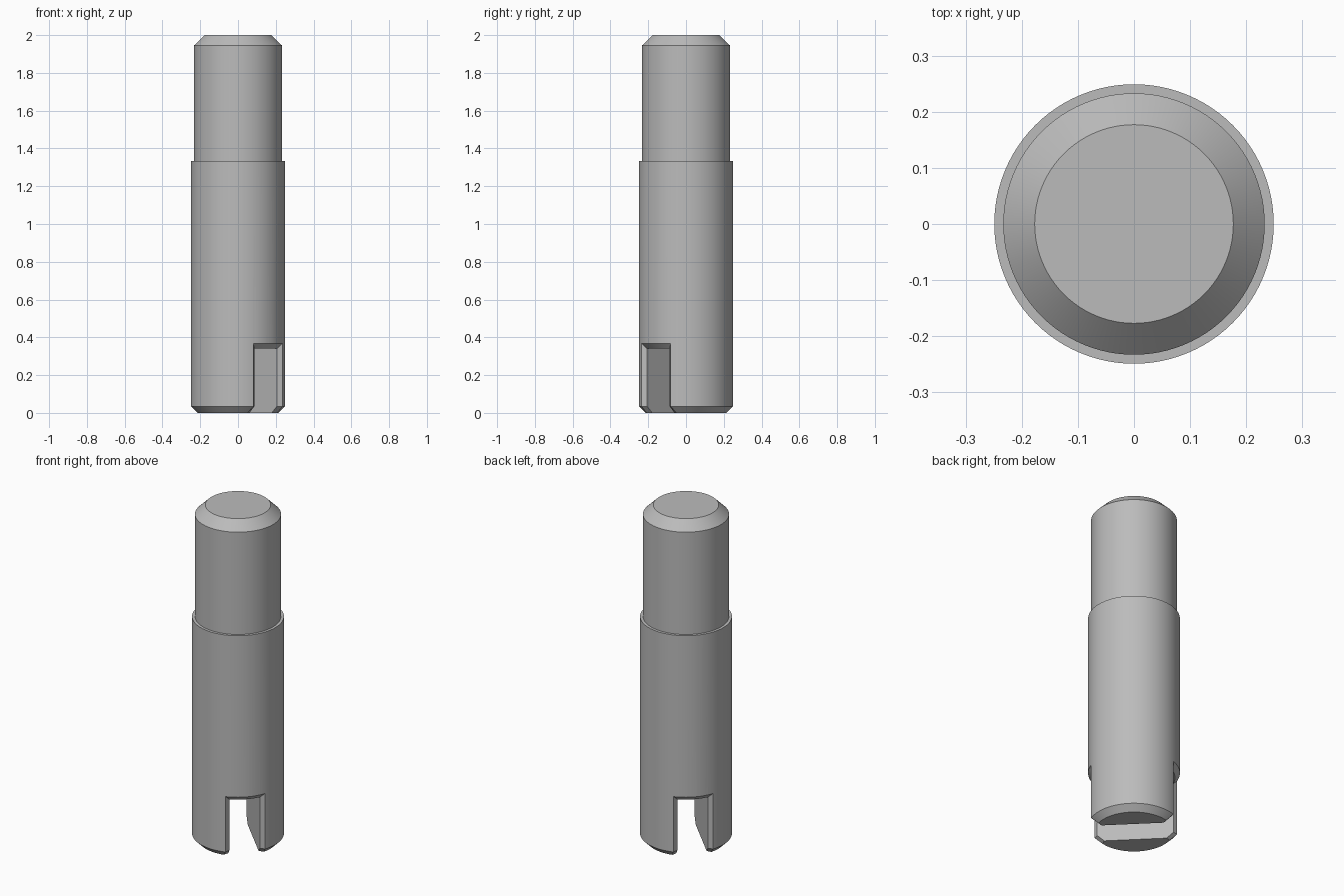
import bpy, bmesh, math
from mathutils import Matrix

cube = bpy.data.objects.get("Cube")
if cube:
    bpy.data.objects.remove(cube, do_unlink=True)

SEGMENTS = 96
BODY_R = 0.249
BEVEL = 0.035            # chamfer around the bottom rim
SLOT_IN, SLOT_OUT = 0.084, 0.109   # slot half widths inside and at the skin
SLOT_TOP, LIP = 0.34, 0.027        # slot ceiling and its edge chamfer

steel = bpy.data.materials.new("grey steel")
steel.use_nodes = True
grey = (0.5, 0.5, 0.5, 1)
steel.diffuse_color = grey
steel.node_tree.nodes["Principled BSDF"].inputs["Base Color"].default_value = grey


def make_object(name, bm):
    bmesh.ops.recalc_face_normals(bm, faces=bm.faces[:])
    mesh = bpy.data.meshes.new(name)
    bm.to_mesh(mesh)
    bm.free()
    obj = bpy.data.objects.new(name, mesh)
    bpy.context.collection.objects.link(obj)
    mesh.materials.append(steel)
    return obj


# Turned pin: chamfered foot, thick shank, shoulder, thin shank, chamfered tip
profile = [(BODY_R - BEVEL, 0), (BODY_R, BEVEL), (BODY_R, 1.333),
           (0.233, 1.333), (0.233, 1.945), (0.177, 2)]
bm = bmesh.new()
rings = []
for r, z in profile:
    rings.append([bm.verts.new((r * math.cos(t), r * math.sin(t), z))
                  for t in (math.tau * i / SEGMENTS for i in range(SEGMENTS))])
for low, high in zip(rings, rings[1:]):
    for i in range(SEGMENTS):
        j = (i + 1) % SEGMENTS
        bm.faces.new((low[i], low[j], high[j], high[i]))
bm.faces.new(rings[0][::-1])
bm.faces.new(rings[-1])
pin = make_object("slotted_pin", bm)


# Slot cutter: a straight channel whose mouths flare along the skin of the pin
def section(side, flared):
    """Rows of points, top to bottom, across one mouth of the slot."""
    rows = []
    for z, radius in ((SLOT_TOP, BODY_R), (BEVEL, BODY_R), (-BEVEL, BODY_R - 2 * BEVEL)):
        row = []
        for k in range(-8, 9):
            v_in, v_out = SLOT_IN * k / 8, SLOT_OUT * k / 8
            a_in = math.sqrt(radius ** 2 - v_in ** 2) - LIP
            a_out = math.sqrt(radius ** 2 - v_out ** 2)
            rise = LIP if z == SLOT_TOP else 0
            f = 1.5 if flared else 0     # overshoot past the skin
            row.append(bm.verts.new((side * (a_in + f * (a_out - a_in)),
                                     v_in + f * (v_out - v_in), z + f * rise)))
        rows.append(row)
    return rows


bm = bmesh.new()
sections = [section(-1, True), section(-1, False), section(1, False), section(1, True)]
for s, t in zip(sections, sections[1:]):
    for k in range(16):
        for row in (0, -1):              # ceiling and open underside
            bm.faces.new((s[row][k], s[row][k + 1], t[row][k + 1], t[row][k]))
    for row in range(2):
        for k in (0, -1):                # side walls
            bm.faces.new((s[row][k], s[row + 1][k], t[row + 1][k], t[row][k]))
for s in (sections[0], sections[-1]):    # end caps
    for row in range(2):
        for k in range(16):
            bm.faces.new((s[row][k], s[row][k + 1], s[row + 1][k + 1], s[row + 1][k]))
bm.transform(Matrix.Rotation(-math.pi / 4, 4, 'Z'))
cutter = make_object("slot_cutter", bm)
cutter.hide_render = True
cutter.hide_set(True)

cut = pin.modifiers.new("slot", 'BOOLEAN')
cut.operation = 'DIFFERENCE'
cut.solver = 'EXACT'
cut.object = cutter

bpy.context.view_layer.objects.active = pin
pin.select_set(True)
bpy.ops.object.modifier_apply(modifier=cut.name)
bpy.data.objects.remove(cutter, do_unlink=True)
bpy.ops.object.shade_smooth_by_angle(angle=math.radians(25))
